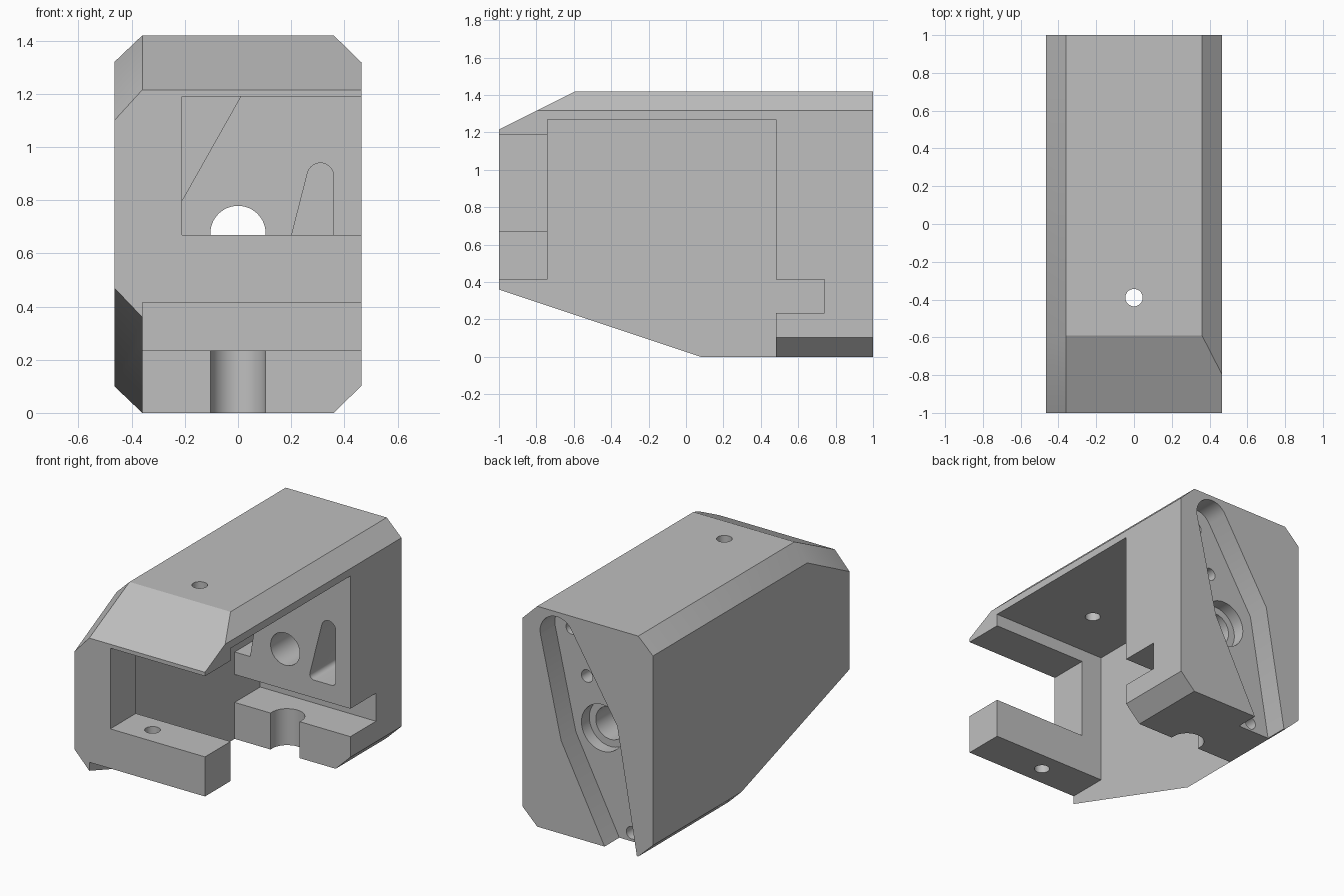
import bpy, bmesh, math
from mathutils import Vector

cube = bpy.data.objects.get("Cube")
if cube:
    bpy.data.objects.remove(cube, do_unlink=True)

grey = bpy.data.materials.new("plain_grey")
grey.use_nodes = True
colour = (0.52, 0.52, 0.52, 1)
grey.diffuse_color = colour
grey.node_tree.nodes["Principled BSDF"].inputs["Base Color"].default_value = colour


def loft(name, sections):
    """Skin matching rings of points and cap both ends."""
    bm = bmesh.new()
    rings = [[bm.verts.new(p) for p in ring] for ring in sections]
    n = len(rings[0])
    for a, b in zip(rings, rings[1:]):
        for i in range(n):
            j = (i + 1) % n
            bm.faces.new((a[i], a[j], b[j], b[i]))
    bm.faces.new(rings[0][::-1])
    bm.faces.new(rings[-1])
    bmesh.ops.recalc_face_normals(bm, faces=bm.faces)
    mesh = bpy.data.meshes.new(name)
    bm.to_mesh(mesh)
    bm.free()
    mesh.materials.append(grey)
    obj = bpy.data.objects.new(name, mesh)
    bpy.context.collection.objects.link(obj)
    return obj


def prism(name, outline, axis, lo, hi):
    """Extrude a 2D outline along an axis; the outline uses the other two axes."""
    place = {"x": lambda p, t: (t, p[0], p[1]),
             "y": lambda p, t: (p[0], t, p[1]),
             "z": lambda p, t: (p[0], p[1], t)}[axis]
    return loft(name, [[place(p, t) for p in outline] for t in (lo, hi)])


def box(name, x, y, z):
    return prism(name, [(x[0], z[0]), (x[1], z[0]), (x[1], z[1]), (x[0], z[1])], "y", *y)


def arc(cx, cy, r, start, end, steps=16):
    angles = [math.radians(start + (end - start) * i / steps) for i in range(steps + 1)]
    return [(cx + r * math.cos(a), cy + r * math.sin(a)) for a in angles]


def cylinder(name, centre, r, axis, lo, hi):
    return prism(name, arc(*centre, r, 0, 352.5, 47), axis, lo, hi)


# Main housing: side profile, with the closed side drawn in to a chamfer
full = [(1, 0), (1, 1.42), (-.59, 1.42), (-1, 1.215), (-1, .36), (.08, 0)]
inset = [(1, .1), (1, 1.32), (-.57, 1.32), (-1, 1.1), (-1, .47), (.1, .1)]
W, IN, OUT = .465, .36, 1.2
housing = loft("housing", [[(x, y, z) for y, z in prof]
                           for x, prof in ((-W, inset), (-IN, full), (W, full))])

cutters = [
    # Chamfers on the open side
    prism("top_chamfer", [(IN, 1.42), (IN, 1.52), (.565, 1.52), (.565, 1.22)], "y", -OUT, OUT),
    prism("bottom_chamfer", [(IN, 0), (.565, .2), (.565, -.1), (IN, -.1)], "y", -OUT, OUT),
    # Side cavity, open base, rear groove and front window
    box("cavity", (-IN, 1), (-.74, .48), (-.1, 1.27)),
    box("open_base", (-IN, 1), (-OUT, .48), (-.1, .415)),
    box("groove", (-IN, 1), (0, .74), (.235, .415)),
    box("front_window", (-.21, 1), (-OUT, -.7), (.67, 1.19)),
    # Screw holes in the roof and the front beam
    cylinder("roof_hole", (0, -.39), .046, "z", 1.1, 1.6),
    cylinder("beam_hole", (0, -.87), .046, "z", .3, .8),
    # Rounded notch in the rear ledge
    prism("ledge_notch", [(-.104, .3)] + arc(0, .5, .104, 180, 0) + [(.104, .3)],
          "z", -.1, .3),
    # Bent recess in the back, running out through the base
    prism("back_recess", [(-.12, 0), (.19, .6)] + arc(.22, 1.27, .12, -12, 150)
          + [(-.21, .8), (-.35, 0), (-.37, -.1), (-.17, -.1)], "y", .85, OUT),
    # Bore and counterbore
    cylinder("bore", (0, .675), .104, "y", .3, OUT),
    cylinder("counterbore", (0, .675), .15, "y", .77, .9),
    # Blind pockets in the rear wall
    prism("rounded_pocket", arc(.31, .89, .05, 0, 165) + arc(.205, .56, .03, 165, 270, 6)
          + arc(.33, .56, .03, 270, 360, 6), "y", .4, .74),
    prism("corner_pocket", [(-IN, 1.27), (.055, 1.27), (-.21, .8), (-.25, .56), (-IN, .56)],
          "y", .4, .74),
]
# Small blind holes in the recess floor
for i, centre in enumerate([(.22, 1.26), (.11, .98), (-.21, .055)]):
    cutters.append(cylinder("recess_hole_%d" % i, centre, .04, "y", .7, .9))

# Cut everything out of the housing, then discard the cutters
for cutter in cutters:
    cutter.hide_render = True
    mod = housing.modifiers.new(cutter.name, "BOOLEAN")
    mod.operation = "DIFFERENCE"
    mod.solver = "EXACT"
    mod.object = cutter
bpy.context.view_layer.update()
evaluated = housing.evaluated_get(bpy.context.evaluated_depsgraph_get())
result = bpy.data.meshes.new_from_object(evaluated)
housing.modifiers.clear()
housing.data = result
for cutter in cutters:
    bpy.data.objects.remove(cutter, do_unlink=True)

bpy.ops.object.select_all(action="DESELECT")
housing.select_set(True)
bpy.context.view_layer.objects.active = housing
bpy.ops.object.shade_smooth_by_angle(angle=math.radians(25))
